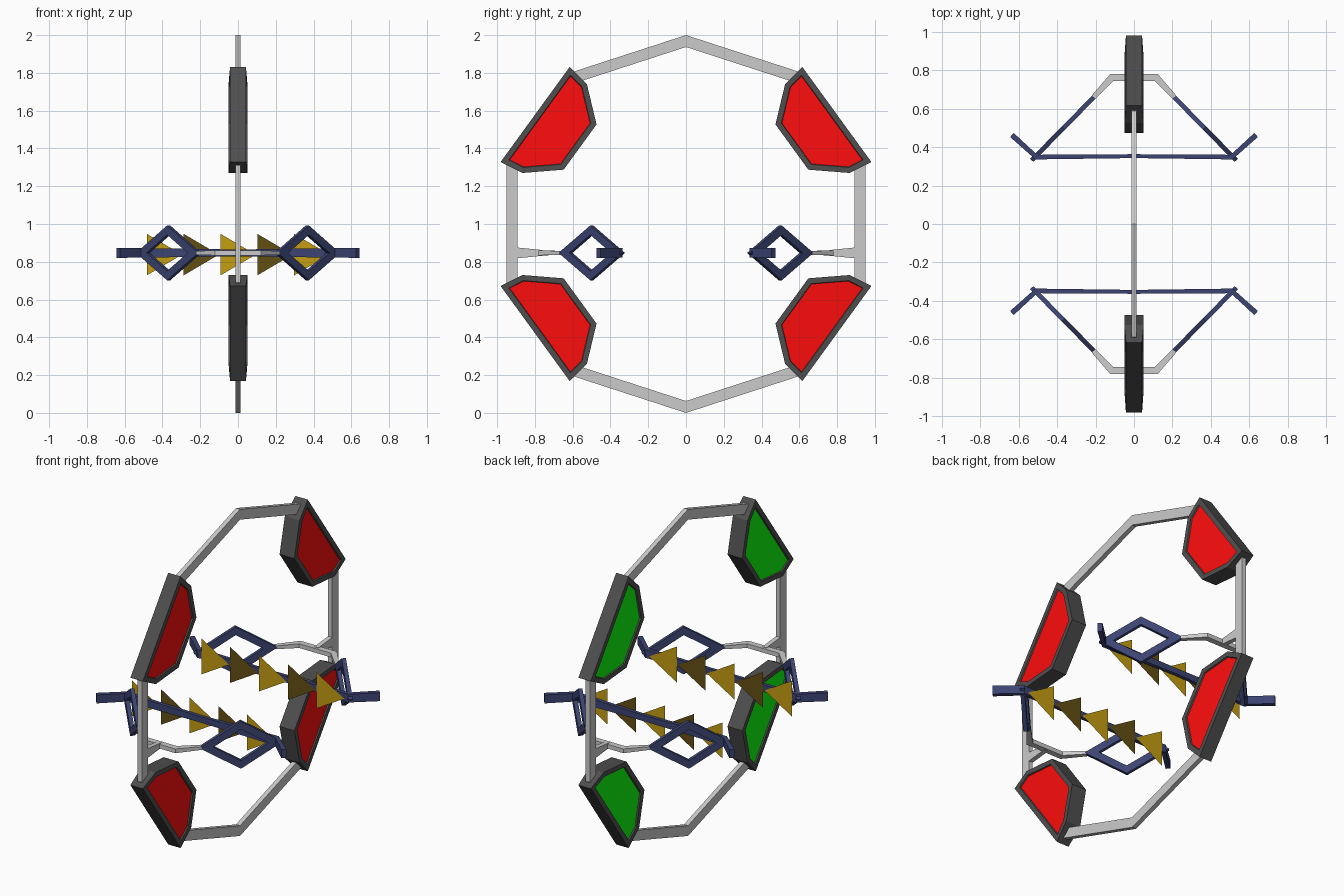
import bpy, bmesh, math
from mathutils import Vector

if "Cube" in bpy.data.objects:
    bpy.data.objects.remove(bpy.data.objects["Cube"])


def mat(name, r, g, b):
    m = bpy.data.materials.new(name)
    m.diffuse_color = (r, g, b, 1)
    m.use_nodes = True
    m.node_tree.nodes["Principled BSDF"].inputs["Base Color"].default_value = m.diffuse_color
    return m


DARK = mat("dark_grey", .078, .078, .078)
RED = mat("red", 1, .004, .004)
GREEN = mat("green", .004, 1, .004)
BLUE = mat("navy", .045, .058, .17)
GOLD = mat("gold", .56, .34, .006)
OLIVE = mat("dark_gold", .125, .078, .006)


def finish(name, bm, *mats, solid=True):
    if solid:
        bmesh.ops.recalc_face_normals(bm, faces=bm.faces)
    me = bpy.data.meshes.new(name)
    bm.to_mesh(me)
    bm.free()
    for m in mats:
        me.materials.append(m)
    ob = bpy.data.objects.new(name, me)
    bpy.context.collection.objects.link(ob)
    return ob


def bridge(bm, loops, closed):
    # quads between successive loops; closed joins the last loop to the first
    n = len(loops[0])
    for k in range(len(loops) if closed else len(loops) - 1):
        a, b = loops[k], loops[(k + 1) % len(loops)]
        for i in range(n):
            j = (i + 1) % n
            bm.faces.new((a[i], a[j], b[j], b[i]))


def frame(name, outline, scale, place, half, *mats):
    # flat closed frame: outline and its scaled copy, given thickness
    bm = bmesh.new()
    loops = [[bm.verts.new(place(p * s, q * s, t)) for p, q in outline]
             for s, t in ((1, -half), (1, half), (scale, half), (scale, -half))]
    bridge(bm, loops, True)
    return finish(name, bm, *mats)


def bar(name, path, z, *mats):
    # mitred bar in plan; each path point is x, y, half width, half height
    bm = bmesh.new()
    pts = [Vector(p[:2]) for p in path]
    loops = []
    for i, (x, y, w, h) in enumerate(path):
        d0 = (pts[i] - pts[max(i - 1, 0)]).normalized()
        d1 = (pts[min(i + 1, len(pts) - 1)] - pts[i]).normalized()
        d = (d0 + d1).normalized()
        ref = d1 if d1.length else d0
        n = Vector((-d.y, d.x)) * w / max(d.dot(ref), .3)
        loops.append([bm.verts.new((x + a * n.x, y + a * n.y, z + b * h))
                      for a, b in ((1, 1), (-1, 1), (-1, -1), (1, -1))])
    bridge(bm, loops, False)
    bm.faces.new(loops[0])
    bm.faces.new(loops[-1])
    return finish(name, bm, *mats)


# ten-sided main ring
deca = [(math.cos(math.radians(18 + 36 * i)), math.sin(math.radians(18 + 36 * i)))
        for i in range(10)]
frame("main_ring", deca, .937, lambda p, q, t: (t, p, 1 + q), .014)

# four pods on the ring, red panel on +x and green panel on -x
POD = [(.987, .311, .042), (.86, .291, .05), (.693, .148, .05)]
POD += [(u, -v, h) for u, v, h in reversed(POD)]
for name, deg in (("back_top", 36), ("front_top", 144),
                  ("front_bottom", 216), ("back_bottom", 324)):
    c, s = math.cos(math.radians(deg)), math.sin(math.radians(deg))
    bm = bmesh.new()
    sides = [[bm.verts.new((k * h, u * c - v * s, 1 + u * s + v * c))
              for u, v, h in POD] for k in (-1, 1)]
    bridge(bm, sides, False)
    caps = [bm.faces.new(loop) for loop in sides]
    bmesh.ops.recalc_face_normals(bm, faces=bm.faces)
    bmesh.ops.inset_individual(bm, faces=caps, thickness=.029, use_even_offset=True)
    bmesh.ops.inset_individual(bm, faces=caps, thickness=.003, depth=-.008,
                               use_even_offset=True)
    caps[0].material_index, caps[1].material_index = 2, 1
    finish(name + "_pod", bm, DARK, RED, GREEN)

Z = .847
for side, sy in (("front", -1), ("back", 1)):
    # grey support: stem from the ring and cranked cross arm
    bar(side + "_stem", [(0, sy * .91, .014, .03), (0, sy * .76, .014, .015)], Z)
    bar(side + "_support_arm",
        [(-.21, sy * .66, .013, .010), (-.115, sy * .763, .018, .013),
         (.115, sy * .763, .018, .013), (.21, sy * .66, .013, .010)], Z)

    # long blue rail with swept tips
    bar(side + "_rail",
        [(-.635, sy * .463, .014, .026), (-.508, sy * .348, .012, .025),
         (0, sy * .353, .010, .018),
         (.508, sy * .348, .012, .025), (.635, sy * .463, .014, .026)], Z, BLUE)

    # upright diamond frames joining support and rail
    for end, sx in (("left", -1), ("right", 1)):
        d = Vector((sx * .32, -sy * .325, 0)).normalized()
        n = Vector((-d.y, d.x, 0))
        mid = Vector((sx * .367, sy * .499, Z))
        frame(f"{side}_{end}_diamond",
              [(.235, 0), (0, .145), (-.235, 0), (0, -.145)], .66,
              lambda p, q, t: mid + d * p + n * t + Vector((0, 0, q)), .012, BLUE)

    # flat arrow triangles on the inner face of the rail
    for i in range(5):
        x = -.483 + .195 * i
        bm = bmesh.new()
        bm.faces.new([bm.verts.new((px, sy * .336, pz)) for px, pz in
                      ((x, .728), (x + .187, .838), (x, .948))])
        finish(f"{side}_arrow_{i + 1}", bm, OLIVE if i % 2 else GOLD, solid=False)
